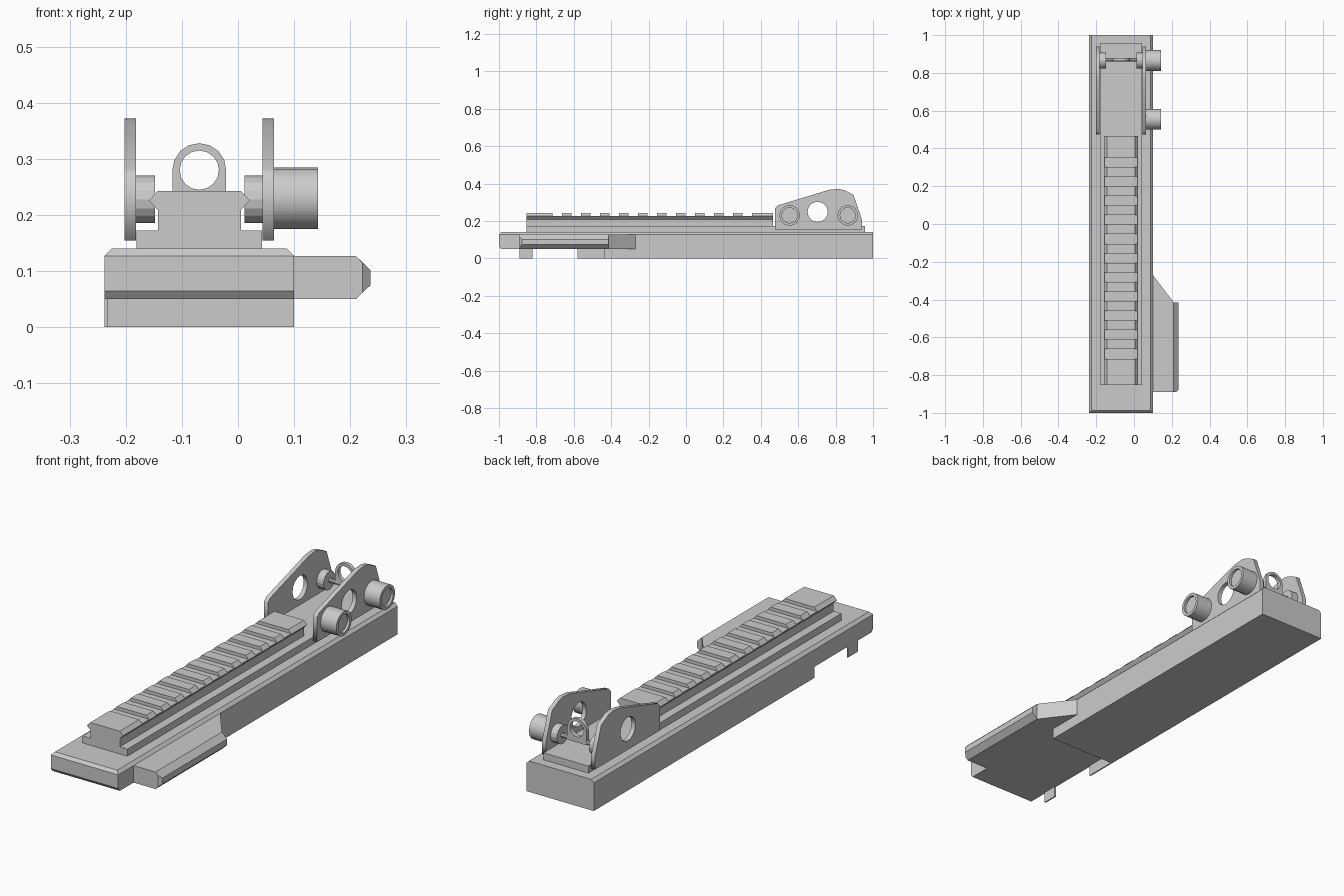
import bpy, bmesh, math
from mathutils import Matrix

if "Cube" in bpy.data.objects:
    bpy.data.objects.remove(bpy.data.objects["Cube"])

CX = -0.069  # centre line of rail and sight

# maps profile (u, v) and depth w to world axes
AXES = {
    'x': lambda u, v, w: (w, u, v),
    'y': lambda u, v, w: (u, w, v),
    'z': lambda u, v, w: (u, v, w),
}


def finish(bm, name):
    bmesh.ops.remove_doubles(bm, verts=bm.verts, dist=1e-5)
    bmesh.ops.recalc_face_normals(bm, faces=bm.faces)
    me = bpy.data.meshes.new(name)
    bm.to_mesh(me)
    bm.free()
    ob = bpy.data.objects.new(name, me)
    bpy.context.collection.objects.link(ob)
    return ob


def loft(name, sections, axis, bevel=None):
    """sections: list of (depth, profile); capped at both ends"""
    bm = bmesh.new()
    f = AXES[axis]
    rings = [[bm.verts.new(f(u, v, w)) for u, v in prof] for w, prof in sections]
    n = len(rings[0])
    for a, b in zip(rings, rings[1:]):
        for i in range(n):
            j = (i + 1) % n
            bm.faces.new((a[i], a[j], b[j], b[i]))
    bm.faces.new(rings[0])
    bm.faces.new(rings[-1])
    if bevel:
        test, size = bevel
        edges = [e for e in bm.edges if test(e.verts[0].co, e.verts[1].co)]
        bmesh.ops.bevel(bm, geom=edges, offset=size, segments=1, affect='EDGES')
    return finish(bm, name)


def prism(name, prof, axis, a, b):
    return loft(name, [(a, prof), (b, prof)], axis)


def box(name, x0, x1, y0, y1, z0, z1):
    return prism(name, [(x0, y0), (x1, y0), (x1, y1), (x0, y1)], 'z', z0, z1)


def circle(u, v, r, n=16):
    return [(u + r * math.cos(2 * math.pi * i / n), v + r * math.sin(2 * math.pi * i / n))
            for i in range(n)]


def holed(name, outer, hole, axis, a, b):
    """flat plate with one hole, from a filled curve"""
    cu = bpy.data.curves.new(name, 'CURVE')
    cu.dimensions = '2D'
    cu.fill_mode = 'BOTH'
    cu.extrude = abs(b - a) / 2
    for loop in (outer, hole):
        sp = cu.splines.new('POLY')
        sp.points.add(len(loop) - 1)
        for p, (u, v) in zip(sp.points, loop):
            p.co = (u, v, 0, 1)
        sp.use_cyclic_u = True
    tmp = bpy.data.objects.new(name + "_curve", cu)
    bpy.context.collection.objects.link(tmp)
    bpy.context.view_layer.update()
    me = bpy.data.meshes.new_from_object(tmp.evaluated_get(bpy.context.evaluated_depsgraph_get()))
    bm = bmesh.new()
    bm.from_mesh(me)
    for v in bm.verts:
        v.co = AXES[axis](v.co.x, v.co.y, v.co.z + (a + b) / 2)
    bpy.data.objects.remove(tmp)
    bpy.data.curves.remove(cu)
    bpy.data.meshes.remove(me)
    return finish(bm, name)


# main body: stepped side profile, long top edges chamfered
side = [(-1, .065), (-.988, .05), (-.435, .05), (-.435, 0), (1, 0), (1, .14),
        (-.988, .14), (-1, .127)]
loft("body", [(-.238, side), (.1, side)], 'x',
     (lambda p, q: p.z > .139 and q.z > .139 and abs(p.x - q.x) < .001, .013))

# thin skirt and hook under the left edge
box("left_skirt", -.238, -.232, -.58, -.435, 0, .05)
box("left_hook", -.238, -.232, -.89, -.82, 0, .05)

# side wing with pointed outer rim
prism("wing", [(.1, -.89), (.21, -.89), (.21, -.415), (.1, -.27)], 'z', .05, .127)
rim = [(.21, .05), (.236, .075), (.236, .102), (.21, .127)]
rim_end = [(.21, .05), (.222, .062), (.222, .115), (.21, .127)]
loft("wing_rim", [(-.89, rim_end), (-.877, rim), (-.415, rim)], 'y')

# rail base
box("rail_base", -.181, .043, -.853, .957, .14, .172)

# slotted rail
full = [(.074, .172), (.074, .209), (.09, .226), (.074, .243)]
low = full[:3] + [(.088, .228)]


def both_sides(half):
    return [(CX + u, v) for u, v in half] + [(CX - u, v) for u, v in reversed(half)]


full, low = both_sides(full), both_sides(low)
sections = [(-.853, full)]
for k in range(11):
    y = -.714 + k * .1015
    sections += [(y, full), (y, low), (y + .051, low), (y + .051, full)]
sections.append((.465, full))
loft("slotted_rail", sections, 'y')

# sight side plates, with inner bosses
plate = [(.475, .155), (.475, .268), (.49, .283), (.765, .367), (.815, .372),
         (.845, .365), (.895, .34), (.94, .21), (.94, .155)]
for label, x0, x1, b0, b1 in (("left", -.202, -.182, -.182, -.148),
                              ("right", .044, .064, .012, .044)):
    holed(label + "_sight_plate", plate, circle(.704, .249, .054), 'x', x0, x1)
    prism(label + "_boss", circle(.865, .228, .042), 'x', b0, b1)

# knobs with recessed ends
for label, y in (("front", .554), ("rear", .865)):
    holed(label + "_knob", circle(y, .23, .055), circle(y, .23, .041), 'x', .064, .143)
    prism(label + "_knob_core", circle(y, .23, .041), 'x', .064, .132)

# cross shaft and aperture
prism("sight_shaft", circle(.87, .228, .01, 10), 'x', -.148, .012)
arch = [(CX + .048 * math.cos(math.pi * i / 8), .28 + .048 * math.sin(math.pi * i / 8))
        for i in range(9)]
holed("aperture", arch + [(CX - .048, .22), (CX + .048, .22)],
      circle(CX, .28, .035), 'y', .862, .88)
